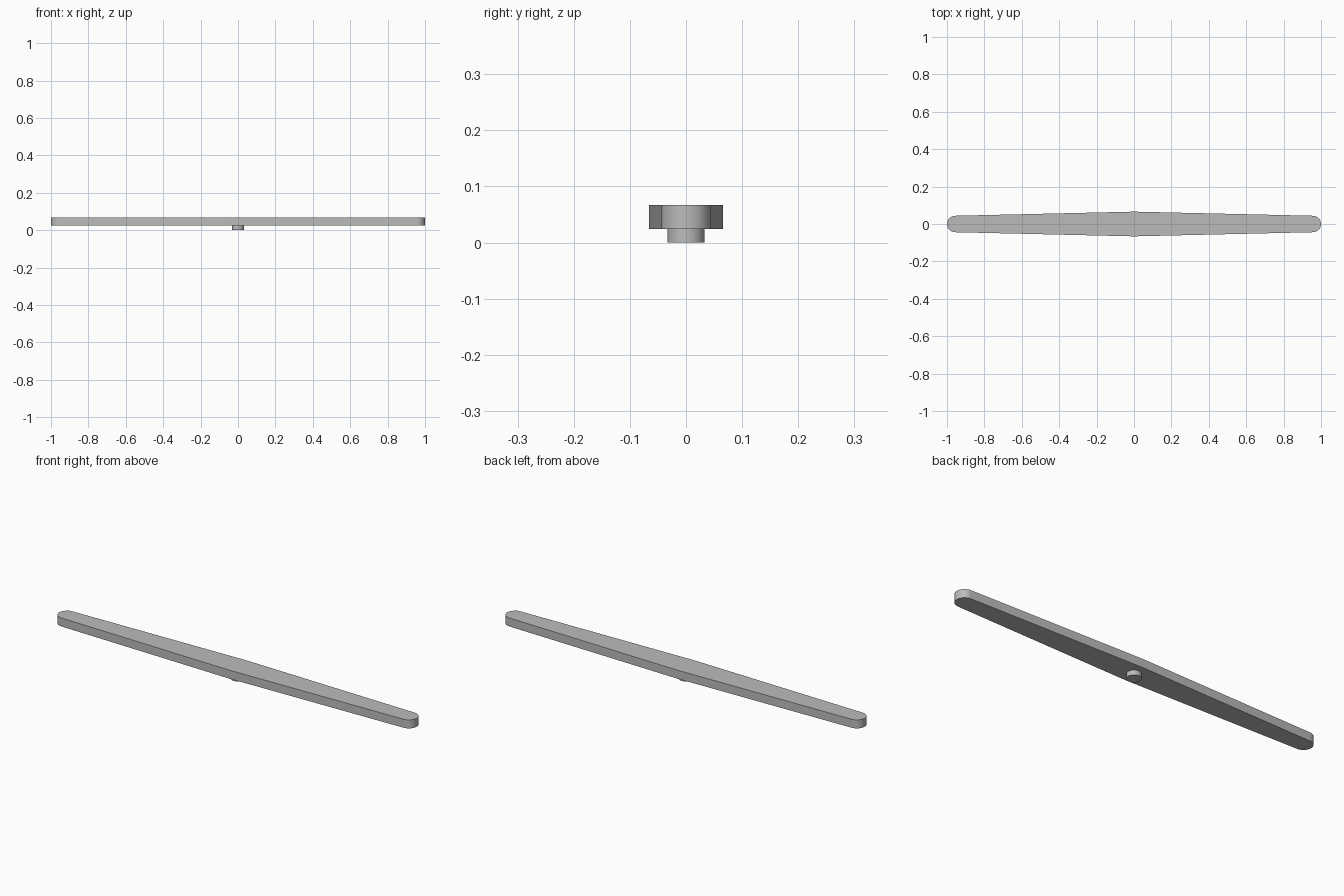
import bpy, bmesh, math

cube = bpy.data.objects.get("Cube")
if cube:
    bpy.data.objects.remove(cube, do_unlink=True)

HALF_LENGTH, MID_HALF, END_RADIUS = 1.0, 0.066, 0.044
BASE, TOP = 0.024, 0.067
PEG_RADIUS = 0.033

grey = bpy.data.materials.new("plain grey")
grey.use_nodes = True
colour = (0.5, 0.5, 0.5, 1)
grey.diffuse_color = colour
grey.node_tree.nodes["Principled BSDF"].inputs["Base Color"].default_value = colour


def prism(name, outline, low, high):
    """Extrude a flat outline between two heights."""
    bm = bmesh.new()
    face = bm.faces.new([bm.verts.new((x, y, low)) for x, y in outline])
    grown = bmesh.ops.extrude_face_region(bm, geom=[face])["geom"]
    verts = [v for v in grown if isinstance(v, bmesh.types.BMVert)]
    bmesh.ops.translate(bm, verts=verts, vec=(0, 0, high - low))
    bmesh.ops.recalc_face_normals(bm, faces=bm.faces)
    mesh = bpy.data.meshes.new(name)
    bm.to_mesh(mesh)
    bm.free()
    mesh.materials.append(grey)
    obj = bpy.data.objects.new(name, mesh)
    bpy.context.collection.objects.link(obj)
    bpy.ops.object.select_all(action="DESELECT")
    obj.select_set(True)
    bpy.context.view_layer.objects.active = obj
    bpy.ops.object.shade_smooth_by_angle(angle=math.radians(30))
    return obj


def arc(cx, radius, start, sweep, steps):
    angles = [start + sweep * i / steps for i in range(steps + 1)]
    return [(cx + radius * math.cos(a), radius * math.sin(a)) for a in angles]


# Tapered bar, widest in the middle, with rounded ends
centre = HALF_LENGTH - END_RADIUS
outline = [(0, -MID_HALF)]
outline += arc(centre, END_RADIUS, -math.pi / 2, math.pi, 24)
outline += [(0, MID_HALF)]
outline += arc(-centre, END_RADIUS, math.pi / 2, math.pi, 24)
prism("tapered_bar", outline, BASE, TOP)

# Short round pivot peg underneath, seated slightly in the bar
prism("pivot_peg", arc(0, PEG_RADIUS, 0, math.tau, 48)[:-1], 0, BASE + 0.005)
